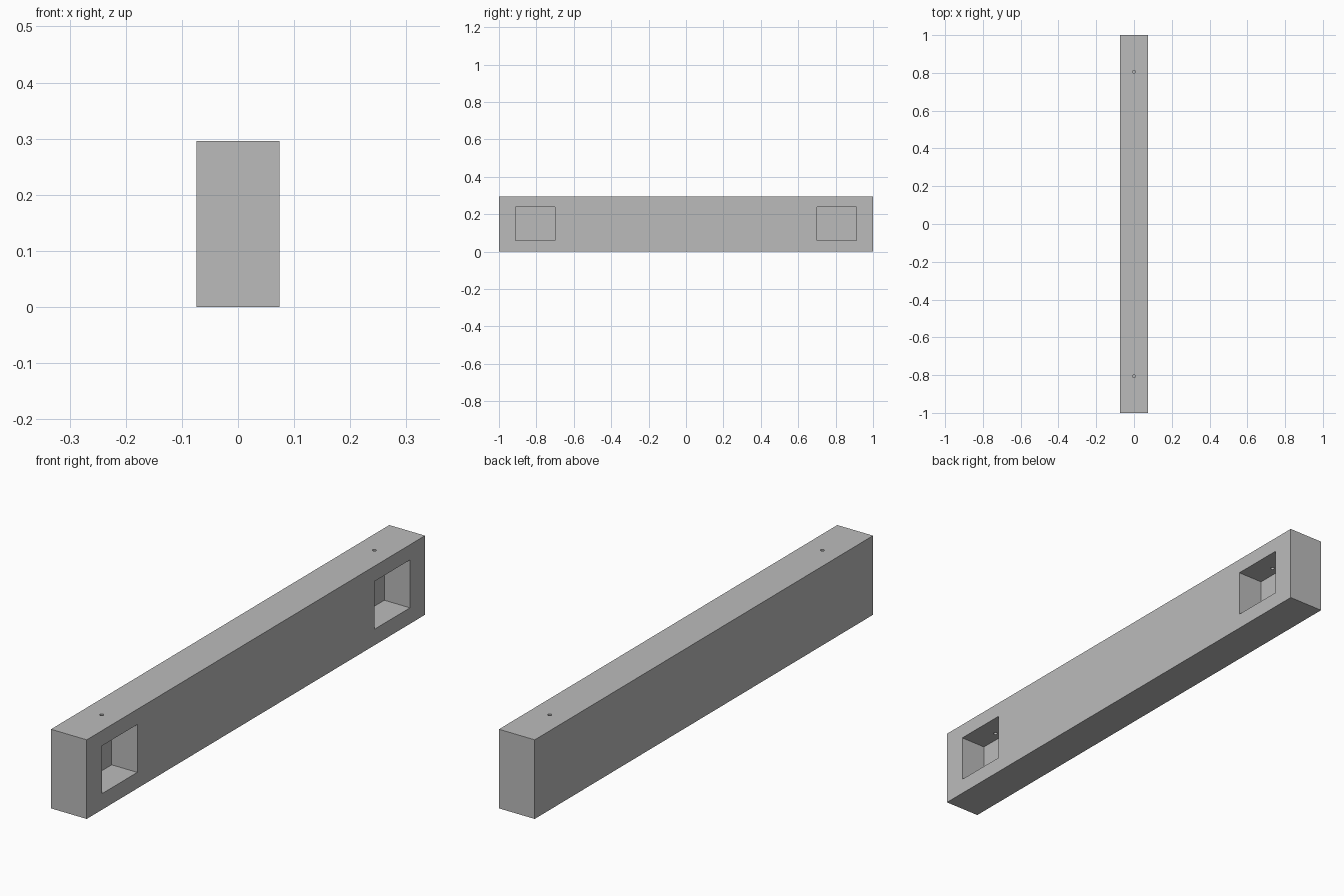
import bpy

if "Cube" in bpy.data.objects:
    bpy.data.objects.remove(bpy.data.objects["Cube"])

L, W, H = 2.0, 0.148, 0.296      # beam length (y), width (x), height (z)
DEPTH = 0.106                    # pocket depth from the right face
POCKET_Y, POCKET_LEN = 0.806, 0.21
POCKET_Z0, POCKET_Z1 = 0.06, 0.239
HOLE_R = 0.007

grey = bpy.data.materials.new("plain grey")
grey.diffuse_color = (0.5, 0.5, 0.5, 1)
grey.use_nodes = True
grey.node_tree.nodes["Principled BSDF"].inputs["Base Color"].default_value = grey.diffuse_color


def box(name, lo, hi):
    centre = [(a + b) / 2 for a, b in zip(lo, hi)]
    bpy.ops.mesh.primitive_cube_add(size=1, location=centre)
    ob = bpy.context.object
    ob.name = name
    ob.scale = [b - a for a, b in zip(lo, hi)]
    bpy.ops.object.transform_apply(location=True, rotation=True, scale=True)
    ob.data.materials.append(grey)
    return ob


def cut(target, cutter):
    cutter.hide_render = True
    mod = target.modifiers.new("cut", 'BOOLEAN')
    mod.operation = 'DIFFERENCE'
    mod.solver = 'EXACT'
    mod.object = cutter
    bpy.context.view_layer.objects.active = target
    bpy.ops.object.modifier_apply(modifier=mod.name)
    bpy.data.objects.remove(cutter, do_unlink=True)


# Main beam
beam = box("beam", (-W / 2, -L / 2, 0), (W / 2, L / 2, H))

for side in (-1, 1):
    y = side * POCKET_Y
    # Rectangular pocket, open on the right face only
    cut(beam, box("pocket_cutter",
                  (W / 2 - DEPTH, y - POCKET_LEN / 2, POCKET_Z0),
                  (W / 2 + 0.05, y + POCKET_LEN / 2, POCKET_Z1)))
    # Bolt hole from the top down into the pocket
    bpy.ops.mesh.primitive_cylinder_add(vertices=24, radius=HOLE_R, depth=0.15,
                                        location=(0, y, H - 0.025))
    hole = bpy.context.object
    hole.name = "bolt_hole_cutter"
    hole.data.materials.append(grey)
    cut(beam, hole)

# Smooth bolt holes, crisp edges elsewhere
bpy.ops.object.select_all(action='DESELECT')
beam.select_set(True)
bpy.context.view_layer.objects.active = beam
bpy.ops.object.shade_smooth_by_angle()
